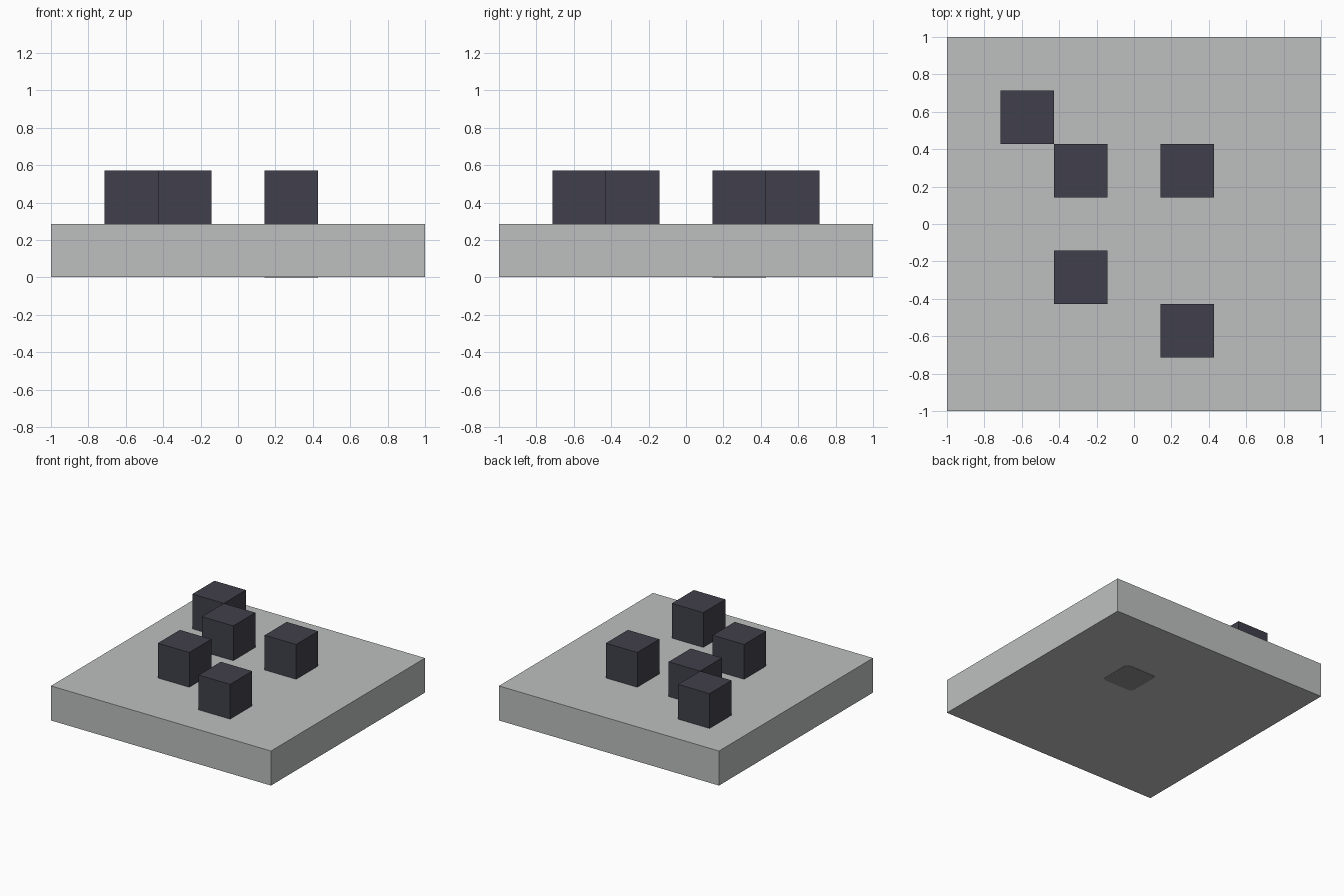
import bpy
import bmesh
from mathutils import Matrix, Vector

if "Cube" in bpy.data.objects:
    bpy.data.objects.remove(bpy.data.objects["Cube"], do_unlink=True)

UNIT = 2 / 7       # one grid cell; the slab is seven cells wide
SKIN = 0.002       # relief of the patch on the underside


def material(name, rgb):
    mat = bpy.data.materials.new(name)
    mat.use_nodes = True
    colour = (*rgb, 1)
    mat.diffuse_color = colour
    bsdf = mat.node_tree.nodes["Principled BSDF"]
    bsdf.inputs["Base Color"].default_value = colour
    bsdf.inputs["Roughness"].default_value = 0.8
    return mat


def box(name, low, high, mat, corner=0):
    """Box between two points, with optional cut vertical edges."""
    low, high = Vector(low), Vector(high)
    bm = bmesh.new()
    bmesh.ops.create_cube(bm, size=1)
    bmesh.ops.transform(
        bm, verts=bm.verts,
        matrix=Matrix.Translation((low + high) / 2) @ Matrix.Diagonal((*(high - low), 1)))
    if corner:
        upright = [e for e in bm.edges
                   if abs(e.verts[0].co.z - e.verts[1].co.z) > SKIN / 2]
        bmesh.ops.bevel(bm, geom=upright, offset=corner, segments=2,
                        profile=0.5, affect='EDGES')
    mesh = bpy.data.meshes.new(name)
    bm.to_mesh(mesh)
    bm.free()
    mesh.materials.append(mat)
    obj = bpy.data.objects.new(name, mesh)
    bpy.context.collection.objects.link(obj)
    return obj


stone = material("light grey", (0.51, 0.53, 0.52))
dark = material("dark slate", (0.053, 0.051, 0.072))
shade = material("mid grey", (0.27, 0.28, 0.27))

# Square slab
box("slab", (-1, -1, SKIN), (1, 1, UNIT), stone)

# Cubes standing on the slab, placed by grid cell
cells = {
    "back_right_block": (-2, 2),
    "inner_right_block": (-1, 1),
    "inner_left_block": (1, 1),
    "front_right_block": (-1, -1),
    "front_left_block": (1, -2),
}
for name, (i, j) in cells.items():
    x, y, h = i * UNIT, j * UNIT, UNIT / 2
    box(name, (x - h, y - h, UNIT), (x + h, y + h, 2 * UNIT), dark)

# Thin patch on the underside, one cell wide
near, far = UNIT / 2, UNIT * 1.5
box("underside_patch", (near, near, 0), (far, far, 2 * SKIN), shade, corner=0.03)
